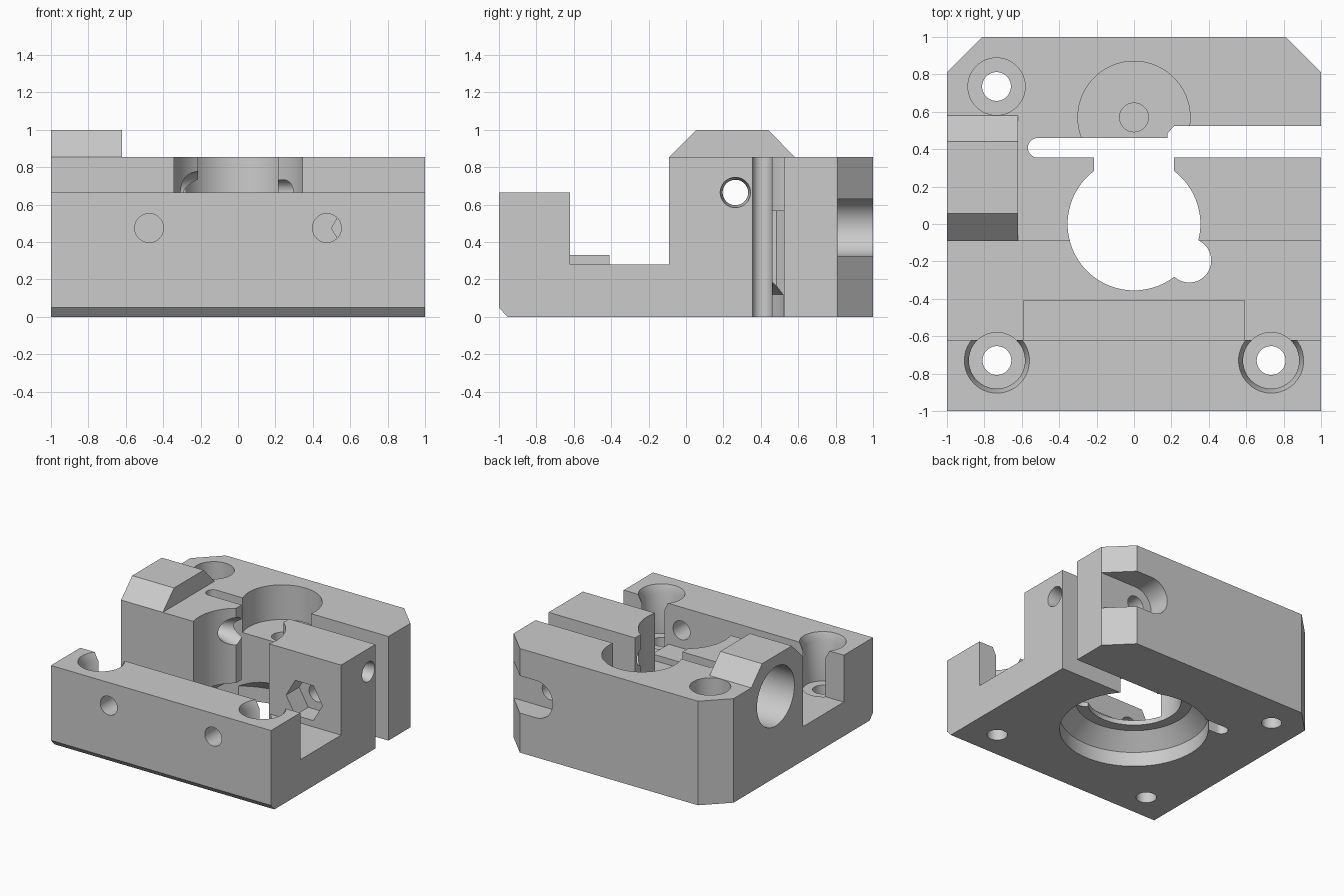
import bpy, bmesh
from math import sin, cos, pi, radians

if "Cube" in bpy.data.objects:
    bpy.data.objects.remove(bpy.data.objects["Cube"])

gray = bpy.data.materials.new("light gray plastic")
gray.use_nodes = True
colour = (0.6, 0.6, 0.6, 1)
gray.diffuse_color = colour
gray.node_tree.nodes["Principled BSDF"].inputs["Base Color"].default_value = colour

PLACE = {"x": lambda u, v, d: (d, u, v),
         "y": lambda u, v, d: (u, d, v),
         "z": lambda u, v, d: (u, v, d)}


def loft(name, rings, axis):
    """Closed solid through rings of (u, v, depth) points along an axis."""
    bm = bmesh.new()
    loops = [[bm.verts.new(PLACE[axis](*p)) for p in ring] for ring in rings]
    n = len(loops[0])
    bm.faces.new(loops[0])
    bm.faces.new(loops[-1])
    for a, b in zip(loops, loops[1:]):
        for i in range(n):
            j = (i + 1) % n
            bm.faces.new((a[i], a[j], b[j], b[i]))
    bmesh.ops.recalc_face_normals(bm, faces=bm.faces)
    mesh = bpy.data.meshes.new(name)
    bm.to_mesh(mesh)
    bm.free()
    mesh.materials.append(gray)
    ob = bpy.data.objects.new(name, mesh)
    bpy.context.collection.objects.link(ob)
    return ob


def prism(name, outline, axis, lo, hi):
    return loft(name, [[(u, v, d) for u, v in outline] for d in (lo, hi)], axis)


def turned(name, centre, axis, steps, n=64):
    """Turned solid; steps are (radius, depth) pairs."""
    cu, cv = centre
    return loft(name, [[(cu + r * cos(2 * pi * i / n), cv + r * sin(2 * pi * i / n), d)
                        for i in range(n)] for r, d in steps], axis)


def rect(u0, u1, v0, v1):
    return [(u0, v0), (u1, v0), (u1, v1), (u0, v1)]


# Main block: side profile with front wall, trough, step and ridge
side = [(-.955, 0), (1, 0), (1, .855), (.58, .855), (.44, 1), (.055, 1), (-.09, .855),
        (-.09, .28), (-.41, .28), (-.41, .33), (-.62, .33), (-.62, .665), (-1, .665), (-1, .05)]
body = prism("clamp_block", side, "x", -1, 1)


def cut(tool):
    mod = body.modifiers.new("cut", "BOOLEAN")
    mod.operation, mod.solver, mod.object = "DIFFERENCE", "EXACT", tool
    bpy.context.view_layer.objects.active = body
    bpy.ops.object.modifier_apply(modifier=mod.name)
    bpy.data.objects.remove(tool)


# Ridge remains only on one side
cut(prism("ridge_trim", rect(-.62, 1.2, -.5, 1.2), "z", .855, 1.2))

for s in (-1, 1):
    # Step ends and back corner chamfers
    cut(prism("step_trim", rect(s * .593, s * 1.2, -.62, -.3), "z", .28, .5))
    cut(prism("corner_trim", [(s * .81, 1), (s * .61, 1.2), (s * 1.2, 1.2), (s * 1.2, .61)],
              "z", -.2, 1.2))
    # Front mounting screws: counterbore with a flared mouth
    cut(turned("front_screw", (s * .733, -.73), "z",
               [(.077, -.1), (.077, .27), (.15, .27), (.15, .6), (.174, .665), (.174, .8)]))
    # Holes through the front wall
    cut(turned("front_wall_hole", (s * .475, .475), "y", [(.077, -1.1), (.077, -.5)], 48))

# Back mounting screw
cut(turned("back_screw", (-.735, .735), "z",
           [(.077, -.1), (.077, .27), (.153, .27), (.153, 1)]))

# Central bore, side lobe and neck towards the slot
cut(turned("main_bore", (0, 0), "z", [(.355, -.1), (.355, 1.2)], 96))
cut(turned("bore_lobe", (.295, -.195), "z", [(.118, -.1), (.118, 1.2)], 48))
cut(prism("bore_neck", rect(-.215, .215, .1, .42), "z", -.1, 1.2))

# Clamp slot with a rounded end and a wider open side
tip = [(-.515 - .0525 * sin(pi * i / 16), .4075 - .0525 * cos(pi * i / 16)) for i in range(17)]
slot = tip + [(.18, .46), (.18, .485), (.215, .525), (1.2, .525), (1.2, .355)]
cut(prism("clamp_slot", slot, "z", -.1, 1.2))

# Round recess underneath, tapering inwards
cut(turned("bottom_recess", (0, 0), "z",
           [(.56, -.1), (.56, .12), (.44, .24), (.3, .24)], 96))

# Bearing pocket and its blind pin hole
cut(turned("bearing_pocket", (0, .57), "z",
           [(.077, .3), (.077, .57), (.3, .57), (.3, 1.2)], 96))

# Clamp bolt: nut trap, bore and head slot open at the chamfer
cut(turned("nut_trap", (.665, .475), "y", [(.165, -.2), (.165, .08)], 6))
cut(turned("bolt_bore", (.665, .475), "y", [(.075, 0), (.075, .9)], 48))
head = [(.665 - .153 * sin(pi * i / 24), .478 - .153 * cos(pi * i / 24)) for i in range(25)]
cut(prism("head_slot", head + [(1.2, .631), (1.2, .325)], "y", .81, 1.2))

# Cross hole with a flared inner mouth and a large end socket
cut(turned("cross_hole", (.264, .665), "x",
           [(.243, -1.1), (.243, -.65), (.068, -.65), (.068, -.36), (.12, -.2),
            (.068, -.1), (.068, .93), (.085, 1.02), (.085, 1.1)]))

# Smooth round walls, crisp edges
bpy.ops.object.select_all(action="DESELECT")
body.select_set(True)
bpy.context.view_layer.objects.active = body
bpy.ops.object.shade_smooth_by_angle(angle=radians(25))
